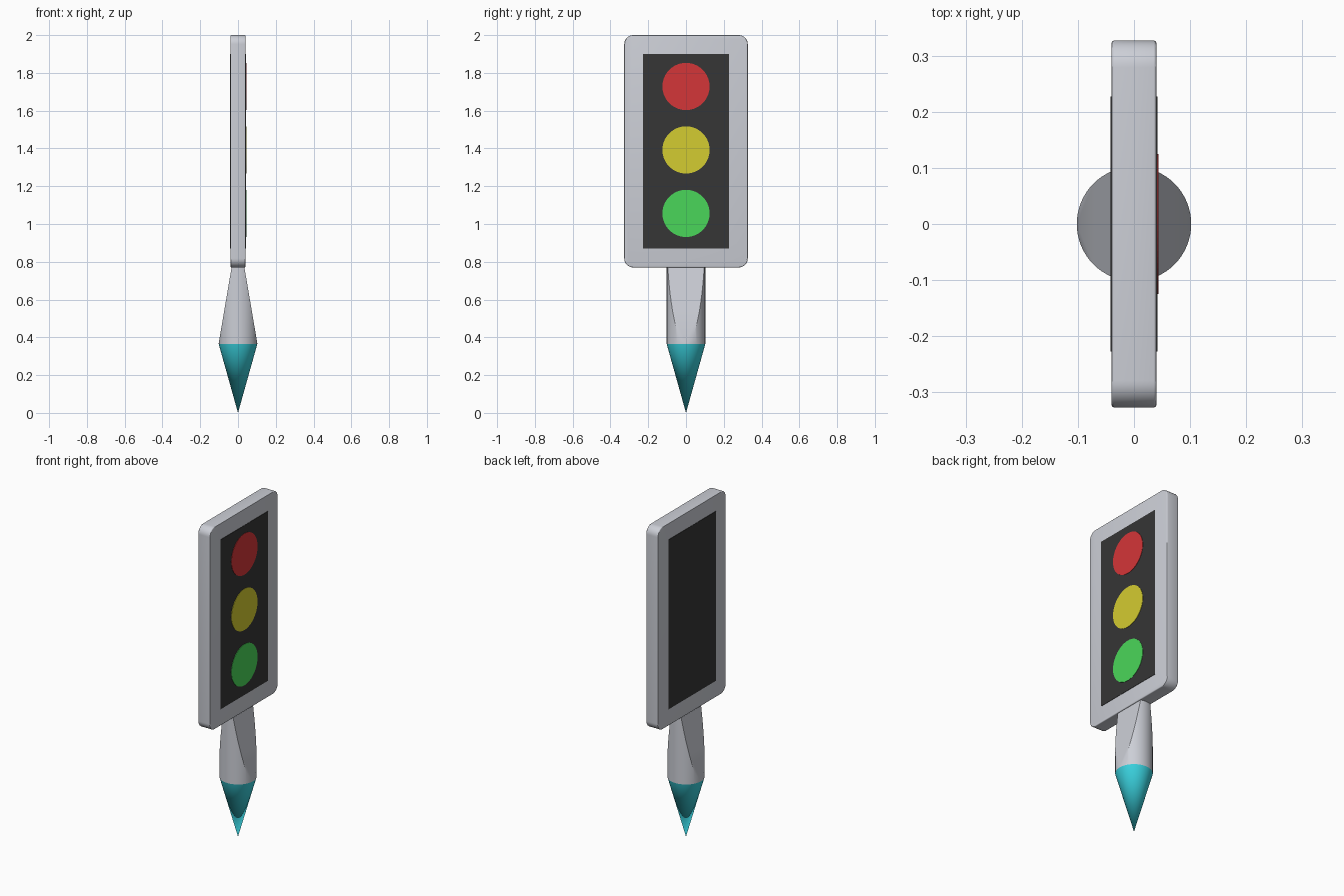
import bpy, bmesh, math
from mathutils import Matrix, Vector

if "Cube" in bpy.data.objects:
    bpy.data.objects.remove(bpy.data.objects["Cube"])


def material(name, srgb):
    m = bpy.data.materials.new(name)
    lin = [c / 12.92 if c <= 0.04045 else ((c + 0.055) / 1.055) ** 2.4 for c in srgb]
    m.diffuse_color = (*lin, 1)
    m.use_nodes = True
    m.node_tree.nodes["Principled BSDF"].inputs["Base Color"].default_value = m.diffuse_color
    return m


GREY = material("light grey", (0.80, 0.81, 0.84))
BLACK = material("screen black", (0.21, 0.21, 0.21))
RED = material("signal red", (0.83, 0.21, 0.22))
YELLOW = material("signal yellow", (0.83, 0.80, 0.19))
GREEN = material("signal green", (0.29, 0.84, 0.35))
TEAL = material("teal", (0.23, 0.83, 0.88))


def finish(name, bm, mat, smooth=True):
    bmesh.ops.recalc_face_normals(bm, faces=bm.faces)
    me = bpy.data.meshes.new(name)
    bm.to_mesh(me)
    bm.free()
    me.materials.append(mat)
    ob = bpy.data.objects.new(name, me)
    bpy.context.collection.objects.link(ob)
    if smooth:
        bpy.ops.object.select_all(action='DESELECT')
        ob.select_set(True)
        bpy.context.view_layer.objects.active = ob
        bpy.ops.object.shade_smooth_by_angle(angle=math.radians(30))
    return ob


def box(size, loc):
    bm = bmesh.new()
    bmesh.ops.create_cube(bm, size=1, matrix=Matrix.Translation(loc) @ Matrix.Diagonal((*size, 1)))
    return bm


def cylinder(r1, r2, depth, matrix, segments=64):
    bm = bmesh.new()
    bmesh.ops.create_cone(bm, cap_ends=True, segments=segments, radius1=r1, radius2=r2,
                          depth=depth, matrix=matrix)
    return bm


# Panel: slab with rounded corners and a softened rim
HALF_X, HALF_Y, BOTTOM, TOP = 0.04, 0.327, 0.77, 2.0
bm = box((2 * HALF_X, 2 * HALF_Y, TOP - BOTTOM), (0, 0, (TOP + BOTTOM) / 2))
corners = [e for e in bm.edges if abs(e.verts[0].co.x - e.verts[1].co.x) > 0.01]
bmesh.ops.bevel(bm, geom=corners, offset=0.048, segments=10, profile=0.5, affect='EDGES')
rim = [e for e in bm.edges if abs(e.verts[0].co.x - e.verts[1].co.x) < 0.01]
bmesh.ops.bevel(bm, geom=rim, offset=0.005, segments=3, profile=0.5, affect='EDGES')
finish("panel", bm, GREY)

# Dark screens on both broad sides
for name, side in (("right_screen", 1), ("left_screen", -1)):
    finish(name, box((0.003, 0.454, 1.03), (side * (HALF_X + 0.0005), 0, 1.386)), BLACK, False)

# Signal lights on the right side only
for name, z, mat in (("red_light", 1.728, RED), ("yellow_light", 1.392, YELLOW),
                     ("green_light", 1.056, GREEN)):
    place = Matrix.Translation((HALF_X + 0.002, 0, z)) @ Matrix.Rotation(math.pi / 2, 4, 'Y')
    finish(name, cylinder(0.125, 0.125, 0.004, place), mat, False)

# Neck: round post shaved to a wedge by two sloping planes
R, JOINT, NECK_TOP = 0.102, 0.364, 0.78
bm = cylinder(R, R, NECK_TOP - JOINT, Matrix.Translation((0, 0, (JOINT + NECK_TOP) / 2)))
for side in (1, -1):
    bmesh.ops.bisect_plane(bm, geom=bm.verts[:] + bm.edges[:] + bm.faces[:],
                           plane_co=Vector((side * R, 0, 0.37)),
                           plane_no=Vector((side * 0.40, 0, 0.068)).normalized(),
                           clear_outer=True)
    bmesh.ops.holes_fill(bm, edges=[e for e in bm.edges if e.is_boundary], sides=0)
finish("neck", bm, GREY)

# Pointed tip
finish("tip", cylinder(0, R, JOINT, Matrix.Translation((0, 0, JOINT / 2))), TEAL)
